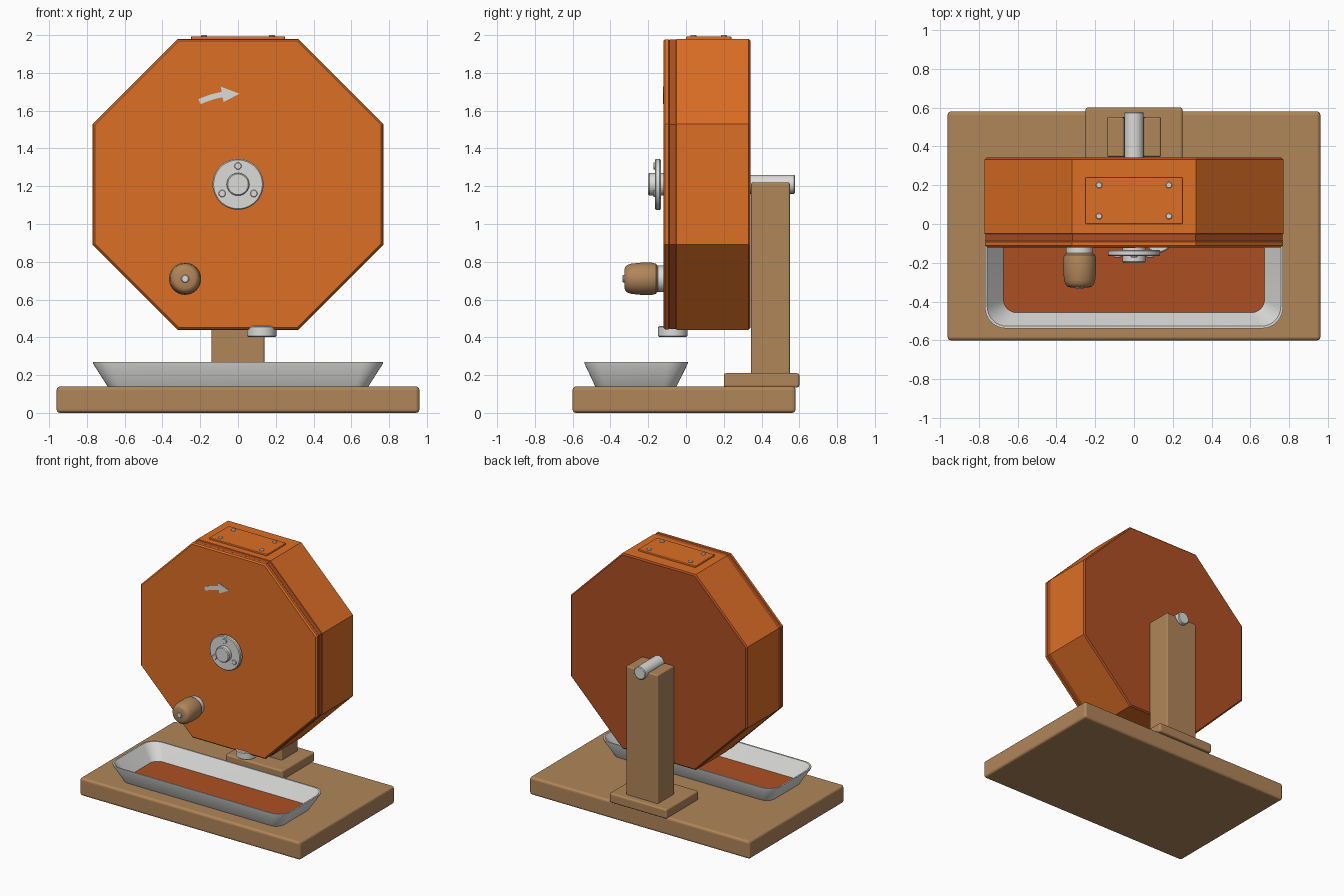
import bpy, bmesh
from math import sin, cos, pi, radians
from mathutils import Vector

cube = bpy.data.objects.get("Cube")
if cube:
    bpy.data.objects.remove(cube, do_unlink=True)


def material(name, rgb):
    m = bpy.data.materials.new(name)
    m.use_nodes = True
    m.diffuse_color = (*rgb, 1)
    for node in m.node_tree.nodes:
        if node.type == 'BSDF_PRINCIPLED':
            node.inputs["Base Color"].default_value = (*rgb, 1)
    return m


ORANGE = material("orange", (0.72, 0.156, 0.018))
RUST = material("rust red", (0.42, 0.078, 0.016))
WOOD = material("tan wood", (0.434, 0.238, 0.102))
STEEL = material("light grey", (0.71, 0.71, 0.70))


def loft(name, rings, mats, bands=None, smooth=False, bevel=0):
    """Skin a list of rings, cap both ends; bands lists material slots for
    the first cap, every band in turn, and the last cap."""
    bm = bmesh.new()
    vs = [[bm.verts.new(p) for p in ring] for ring in rings]
    n = len(vs[0])
    bands = bands or [0] * (len(rings) + 1)
    bm.faces.new(vs[0]).material_index = bands[0]
    for k in range(len(vs) - 1):
        a, b = vs[k], vs[k + 1]
        for i in range(n):
            j = (i + 1) % n
            bm.faces.new((a[i], a[j], b[j], b[i])).material_index = bands[k + 1]
    bm.faces.new(vs[-1]).material_index = bands[-1]
    bmesh.ops.recalc_face_normals(bm, faces=bm.faces)
    mesh = bpy.data.meshes.new(name)
    bm.to_mesh(mesh)
    bm.free()
    for m in mats:
        mesh.materials.append(m)
    if smooth:
        mesh.shade_smooth()
        mesh.set_sharp_from_angle(angle=radians(35))
    ob = bpy.data.objects.new(name, mesh)
    bpy.context.collection.objects.link(ob)
    if bevel:
        mod = ob.modifiers.new("soft edges", 'BEVEL')
        mod.width, mod.segments = bevel, 3
        mod.limit_method = 'ANGLE'
    return ob


def box(name, x, y, z, mat, bevel):
    rings = [[(x[0], y[0], h), (x[1], y[0], h), (x[1], y[1], h), (x[0], y[1], h)]
             for h in z]
    return loft(name, rings, [mat], bevel=bevel)


def lathe(name, profile, centre, axis, mat, seg=40):
    """Turn (radius, height) pairs about an axis through the centre."""
    c = Vector(centre)
    rings = []
    for r, h in profile:
        ring = []
        for i in range(seg):
            u, v = r * cos(2 * pi * i / seg), r * sin(2 * pi * i / seg)
            ring.append(c + Vector((u, h, v) if axis == 'Y' else (u, v, h)))
        rings.append(ring)
    return loft(name, rings, [mat], smooth=True)


def disc(name, r, h0, h1, centre, axis, mat, edge=0.006, seg=40):
    return lathe(name, [(r - edge, h0), (r, h0 + edge), (r, h1 - edge), (r - edge, h1)],
                 centre, axis, mat, seg)


def extrude_y(name, outline, y0, y1, mat, bevel=0):
    return loft(name, [[(x, y, z) for x, z in outline] for y in (y0, y1)],
                [mat], bevel=bevel)


AXLE_Z = 1.21

# Base board and post foot
box("base_board", (-0.96, 0.96), (-0.60, 0.58), (0, 0.14), WOOD, 0.018)
box("post_foot", (-0.25, 0.25), (0.20, 0.60), (0.135, 0.21), WOOD, 0.012)

# Post with a round cradle for the axle
post = [(-0.14, 0.2), (0.14, 0.2), (0.14, 1.22)]
post += [(0.052 * cos(a), AXLE_Z + 0.01 + 0.052 * sin(a))
         for a in [-pi * i / 12 for i in range(13)]]
post += [(-0.14, 1.22)]
extrude_y("post", post, 0.345, 0.55, WOOD, 0.01)

# Axle
disc("axle", 0.05, 0.30, 0.578, (0, 0, AXLE_Z), 'Y', STEEL)

# Eight-sided drum: front lid, rust seam, main body, rust back
def octagon(y, apothem):
    r = apothem / cos(pi / 8)
    return [(r * cos(pi / 8 + i * pi / 4), y, AXLE_Z + r * sin(pi / 8 + i * pi / 4))
            for i in range(8)]

drum = [(-0.12, 0.758), (-0.11, 0.768), (-0.092, 0.768), (-0.088, 0.762),
        (-0.088, 0.766), (-0.052, 0.766), (-0.05, 0.77), (0.332, 0.77), (0.342, 0.76)]
loft("drum", [octagon(y, a) for y, a in drum], [ORANGE, RUST],
     bands=[0, 0, 0, 0, 1, 1, 0, 0, 1, 1])

# Filling hatch and its screws
box("hatch_plate", (-0.25, 0.25), (0, 0.24), (1.97, 1.993), ORANGE, 0.005)
for sx in (-0.18, 0.18):
    for y in (0.04, 0.20):
        disc("hatch_screw", 0.016, 1.985, 2.0, (sx, y, 0), 'Z', STEEL, 0.003, 16)

# Hub flange, boss and bolts
disc("hub_neck", 0.06, -0.15, -0.11, (0, 0, AXLE_Z), 'Y', STEEL)
disc("hub_flange", 0.135, -0.165, -0.133, (0, 0, AXLE_Z), 'Y', STEEL, seg=48)
disc("hub_boss", 0.06, -0.20, -0.155, (0, 0, AXLE_Z), 'Y', STEEL)
for k in range(3):
    a = pi / 2 + k * 2 * pi / 3
    disc("hub_bolt", 0.019, -0.172, -0.16,
         (0.097 * cos(a), 0, AXLE_Z + 0.097 * sin(a)), 'Y', STEEL, 0.003, 16)

# Crank knob with collar and pin
knob = (-0.28, 0, 0.71)
disc("knob_collar", 0.07, -0.155, -0.11, knob, 'Y', STEEL)
lathe("knob_grip", [(0.05, -0.326), (0.064, -0.321), (0.074, -0.308), (0.08, -0.29),
                    (0.085, -0.24), (0.085, -0.18), (0.08, -0.16), (0.068, -0.15)],
      knob, 'Y', WOOD)
disc("knob_pin", 0.021, -0.336, -0.31, knob, 'Y', STEEL, 0.004, 20)

# Outlet spout under the drum
disc("spout", 0.078, 0.402, 0.46, (0.125, -0.07, 0), 'Z', STEEL)

# Curved arrow showing the turning direction
def polar(r, deg):
    return (r * cos(radians(deg)), AXLE_Z + r * sin(radians(deg)))

shaft = [115 - 2.5 * i for i in range(7)]
arrow = [polar(0.468, d) for d in shaft] + [polar(0.442, 100), polar(0.48, 89),
                                            polar(0.525, 100)]
arrow += [polar(0.497, d) for d in reversed(shaft)]
extrude_y("turn_arrow", arrow, -0.123, -0.118, STEEL)

# Flared tray with a rust floor
def rounded(hx, y0, y1, r, z, n=8):
    pts = []
    corners = [(hx - r, y1 - r), (r - hx, y1 - r), (r - hx, y0 + r), (hx - r, y0 + r)]
    for q, (cx, cy) in enumerate(corners):
        for i in range(n + 1):
            a = (q + i / n) * pi / 2
            pts.append((cx + r * cos(a), cy + r * sin(a), z))
    return pts

loft("tray", [rounded(0.69, -0.48, -0.05, 0.07, 0.139),
              rounded(0.768, -0.538, 0.01, 0.11, 0.262),
              rounded(0.768, -0.538, 0.01, 0.11, 0.27),
              rounded(0.756, -0.526, -0.002, 0.10, 0.27),
              rounded(0.672, -0.456, -0.068, 0.065, 0.155)],
     [STEEL, RUST], bands=[0, 0, 0, 0, 0, 1], smooth=True)
